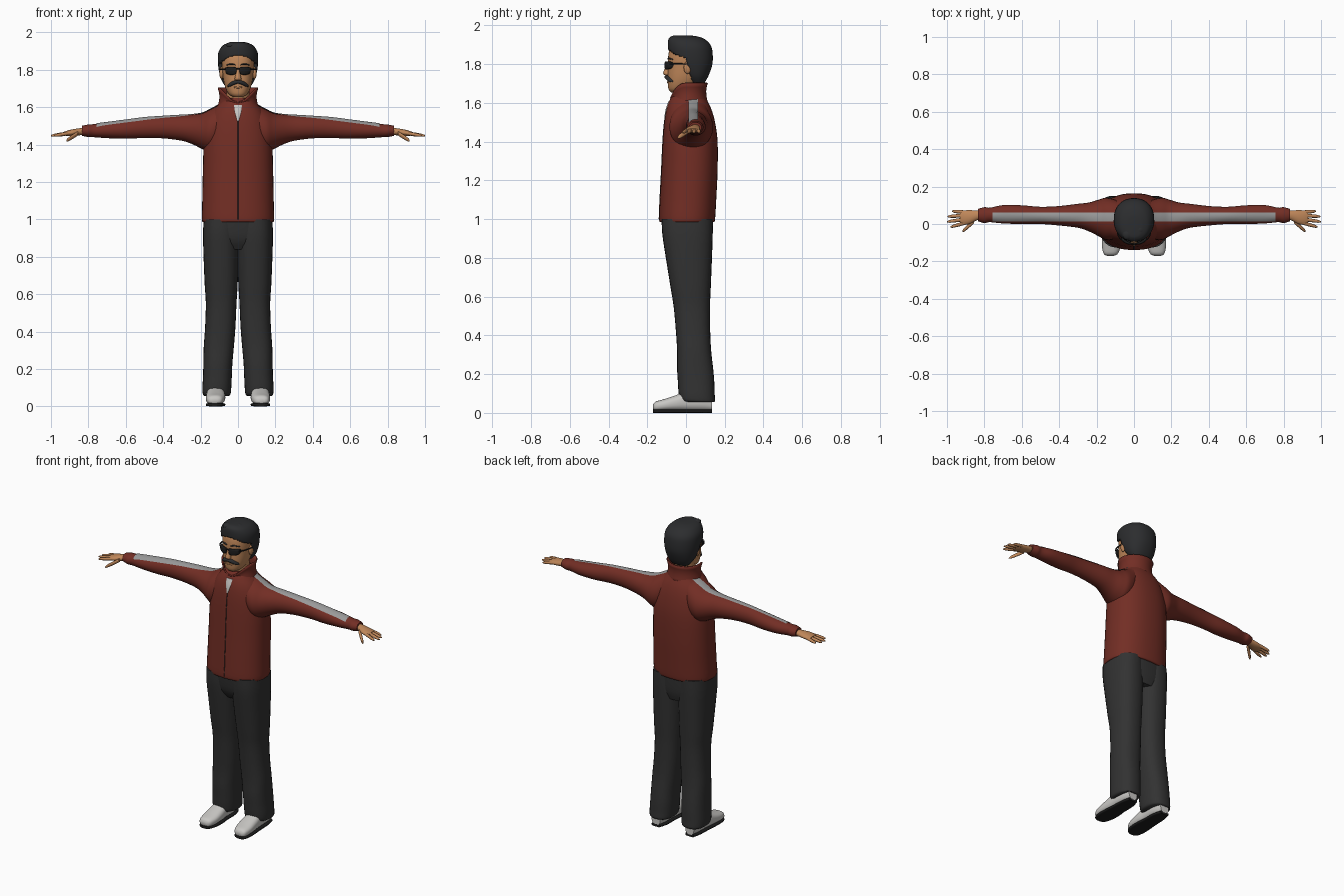
import bpy, bmesh
from math import sin, cos, pi, radians, sqrt

if "Cube" in bpy.data.objects:
    bpy.data.objects.remove(bpy.data.objects["Cube"])


def material(name, *rgb):
    m = bpy.data.materials.new(name)
    m.use_nodes = True
    m.diffuse_color = (*rgb, 1)
    bsdf = m.node_tree.nodes["Principled BSDF"]
    bsdf.inputs["Base Color"].default_value = (*rgb, 1)
    bsdf.inputs["Roughness"].default_value = 0.8
    return m


RED = material("jacket_red", .17, .027, .018)
DARK = material("trouser_charcoal", .032, .032, .032)
HAIR = material("hair_black", .025, .026, .028)
SKIN = material("skin", .52, .24, .10)
GREY = material("stripe_grey", .32, .32, .32)
WHITE = material("shoe_white", .58, .57, .55)
BLACK = material("black", .012, .012, .012)


def finish(name, bm, mat, mirror=False, thick=0):
    bmesh.ops.recalc_face_normals(bm, faces=bm.faces)
    me = bpy.data.meshes.new(name)
    bm.to_mesh(me)
    bm.free()
    me.materials.append(mat)
    ob = bpy.data.objects.new(name, me)
    bpy.context.collection.objects.link(ob)
    bpy.ops.object.select_all(action='DESELECT')
    bpy.context.view_layer.objects.active = ob
    ob.select_set(True)
    bpy.ops.object.shade_smooth_by_angle(angle=radians(50))
    if thick:
        s = ob.modifiers.new("thickness", 'SOLIDIFY')
        s.thickness, s.offset = thick, -1
    if mirror:
        m = ob.modifiers.new("mirror", 'MIRROR')
        m.use_mirror_merge = False
    return ob


def smooth_rings(rings, steps):
    """Catmull-Rom interpolation between cross-sections."""
    out = []
    for i in range(len(rings) - 1):
        p = [rings[min(max(j, 0), len(rings) - 1)] for j in range(i - 1, i + 3)]
        for s in range(steps):
            t = s / steps
            out.append([.5 * (2*b + (c - a)*t + (2*a - 5*b + 4*c - d)*t*t
                              + (3*b - a - 3*c + d)*t**3) for a, b, c, d in zip(*p)])
    return out + [list(rings[-1])]


PLACE = {'x': lambda t, a, b: (t, a, b), 'y': lambda t, a, b: (a, t, b),
         'z': lambda t, a, b: (a, b, t)}


def skin_grid(bm, rows, closed):
    for r, q in zip(rows, rows[1:]):
        n = len(r)
        for i in range(n if closed else n - 1):
            j = (i + 1) % n
            bm.faces.new((r[i], r[j], q[j], q[i]))


def loft(name, axis, rings, mat, mirror=False, power=2, steps=4, n=28, cut=None, thick=0):
    """Rings hold position on the axis, then min and max of the other two axes."""
    bm = bmesh.new()
    rows = []
    for t, a0, a1, b0, b1 in smooth_rings(rings, steps):
        row = []
        for k in range(n):
            c, s = cos(2*pi*k/n), sin(2*pi*k/n)
            c = (1 if c > 0 else -1) * abs(c) ** (2/power)
            s = (1 if s > 0 else -1) * abs(s) ** (2/power)
            row.append(bm.verts.new(PLACE[axis](t, (a0+a1)/2 + c*(a1-a0)/2,
                                                (b0+b1)/2 + s*(b1-b0)/2)))
        rows.append(row)
    skin_grid(bm, rows, True)
    bm.faces.new(rows[0])
    bm.faces.new(rows[-1])
    bmesh.ops.recalc_face_normals(bm, faces=bm.faces)
    if cut:
        gone = [f for f in bm.faces if cut(f.calc_center_median())]
        bmesh.ops.delete(bm, geom=gone, context='FACES')
    return finish(name, bm, mat, mirror, thick)


def sym(z, w, y0, y1):
    return (z, -w, w, y0, y1)


def ball(name, centre, size, mat, mirror=False):
    bm = bmesh.new()
    bmesh.ops.create_uvsphere(bm, u_segments=20, v_segments=12, radius=1)
    bmesh.ops.scale(bm, vec=size, verts=bm.verts)
    bmesh.ops.translate(bm, vec=centre, verts=bm.verts)
    return finish(name, bm, mat, mirror)


# Jacket body and sleeves
torso = [sym(.985, .186, -.132, .143), sym(1, .193, -.139, .15), sym(1.1, .191, -.135, .156),
         sym(1.25, .188, -.127, .163), sym(1.4, .183, -.12, .163), sym(1.5, .168, -.112, .15),
         sym(1.57, .14, -.1, .13), sym(1.62, .1, -.082, .105), sym(1.65, .08, -.06, .09)]
loft("jacket_body", 'z', torso, RED, power=2.3, n=40)
arm = [(.07, -.05, .11, 1.45, 1.645), (.1, -.08, .13, 1.38, 1.615), (.15, -.085, .14, 1.36, 1.587),
       (.19, -.065, .13, 1.375, 1.568), (.24, -.04, .115, 1.4, 1.56), (.3, -.02, .108, 1.42, 1.556),
       (.4, -.008, .096, 1.433, 1.55), (.5, 0, .092, 1.435, 1.543), (.6, 0, .1, 1.431, 1.53),
       (.7, .003, .101, 1.434, 1.517), (.77, .01, .087, 1.439, 1.509), (.8, .005, .09, 1.44, 1.507),
       (.835, .015, .08, 1.447, 1.5)]
loft("sleeve", 'x', arm, RED, True)

# Sleeve stripe laid on the top of each sleeve
bm = bmesh.new()
rows = []
for x, y0, y1, z0, z1 in smooth_rings(arm, 4):
    if x < .76:
        row = []
        for k in range(7):
            y = .037 + .024 * (k - 3) / 3
            u = (y - (y0+y1)/2) / ((y1-y0)/2)
            row.append(bm.verts.new((x, y, (z0+z1)/2 + (z1-z0)/2 * sqrt(1 - u*u) + .004)))
        rows.append(row)
skin_grid(bm, rows, False)
finish("sleeve_stripe", bm, GREY, True)

# Front zip and the light opening under the collar
zip_rings = [(z, -.002, .002, y0 - .002, y0 + .004) for z, _, _, y0, _ in torso[1:7]]
loft("zip", 'z', zip_rings, DARK, n=8)
loft("zip_opening", 'z', [(1.525, -.004, .004, -.112, -.104), (1.57, -.016, .016, -.104, -.095),
                          (1.61, -.022, .022, -.09, -.081)], WHITE, n=12)

# Standing collar, lower at the front
bm = bmesh.new()
rows = []
for h in range(6):
    row = []
    for k in range(40):
        a = 2*pi*k/40
        top = 1.705 - .075 * max(0, -sin(a))**3
        f = h / 5
        r = .103 - .022 * sin(pi*f*.7) + .016*f
        row.append(bm.verts.new((r*cos(a), .014 + r*.9*sin(a), 1.595 + (top - 1.595)*f)))
    rows.append(row)
skin_grid(bm, rows, True)
finish("collar", bm, RED, thick=.008)

# Trousers
loft("trouser_seat", 'z', [sym(.84, .12, -.08, .12), sym(.9, .178, -.112, .134),
                           sym(1.01, .182, -.128, .138)], DARK, power=2.4, n=40)
loft("trouser_leg", 'z', [(.055, .05, .18, .0, .145), (.065, .04, .188, -.03, .15),
     (.1, .036, .19, -.038, .148), (.16, .033, .187, -.042, .146), (.23, .03, .185, -.046, .14),
     (.32, .022, .183, -.046, .13), (.42, .014, .176, -.052, .125), (.55, .008, .172, -.064, .124),
     (.65, .002, .178, -.08, .128), (.8, -.004, .184, -.104, .134), (.92, -.004, .187, -.122, .138),
     (1.0, -.002, .183, -.126, .138)], DARK, True, power=2.4)

# Shoes with dark soles
shoe = [(-.17, .107, .145, .02, .04), (-.157, .085, .163, .01, .058), (-.11, .07, .172, .01, .072),
        (-.05, .068, .17, .01, .092), (0, .073, .166, .01, .11), (.08, .075, .162, .01, .11),
        (.135, .09, .15, .012, .08)]
loft("shoe", 'y', shoe, WHITE, True, power=2.5)
loft("shoe_sole", 'y', [(y, a, b, 0, .018) for y, a, b, _, _ in shoe], BLACK, True, power=4)

# Hands: palm, four fingers and a thumb
loft("palm", 'x', [(.81, .025, .07, 1.452, 1.492), (.84, .02, .072, 1.45, 1.488),
     (.88, .0, .074, 1.445, 1.482), (.91, -.004, .072, 1.445, 1.475),
     (.93, .004, .066, 1.45, 1.468)], SKIN, True)


def finger(name, x0, y0, z0, x1, y1, z1, r):
    rings = []
    for f, g in ((0, 1), (.5, 1), (.85, .8), (1, .3)):
        x, y, z, q = x0 + (x1-x0)*f, y0 + (y1-y0)*f, z0 + (z1-z0)*f, r*g
        rings.append((x, y - q, y + q, z - q, z + q))
    loft(name, 'x', rings, SKIN, True, n=12, steps=3)


for name, y0, x1, y1 in (("index", .006, .982, -.016), ("middle", .026, 1, .012),
                         ("ring", .046, .996, .04), ("little", .063, .972, .068)):
    finger(name + "_finger", .9, y0, 1.461, x1, y1, 1.447, .0095)
finger("thumb", .855, .015, 1.46, .918, -.04, 1.42, .012)

# Neck and head
loft("neck", 'z', [sym(1.56, .065, -.06, .075), sym(1.63, .062, -.058, .072),
                   sym(1.72, .06, -.045, .075)], SKIN)
loft("head", 'z', [sym(1.655, .028, -.078, -.01), sym(1.67, .05, -.09, .03),
     sym(1.7, .066, -.094, .06), sym(1.74, .077, -.095, .09), sym(1.79, .083, -.093, .105),
     sym(1.84, .087, -.092, .11), sym(1.88, .082, -.082, .105), sym(1.915, .05, -.05, .07)],
     SKIN, power=2.3, n=36)
loft("nose", 'z', [sym(1.742, .012, -.108, -.08), sym(1.75, .018, -.117, -.08),
     sym(1.765, .015, -.115, -.08), sym(1.805, .008, -.098, -.08)], SKIN, n=16)
ball("ear", (.088, .008, 1.782), (.012, .02, .032), SKIN, True)
ball("lower_lip", (0, -.091, 1.706), (.024, .007, .006), SKIN)

# Hair shell opened around the face
loft("hair", 'z', [sym(1.695, .055, .03, .09), sym(1.74, .086, -.02, .116),
     sym(1.8, .103, -.07, .136), sym(1.86, .108, -.09, .137), sym(1.9, .102, -.094, .126),
     sym(1.93, .08, -.09, .095), sym(1.944, .05, -.075, .055), sym(1.948, .02, -.06, .02)],
     HAIR, steps=8, n=56, power=2.2, thick=.025,
     cut=lambda c: c.z < 1.705 or (c.z < 1.877 - 4*c.x**2 and c.y < .005 + (1.8 - c.z)*.3))
for i, x in enumerate((-.035, 0, .03)):
    ball("hair_tuft_%d" % i, (x, -.055 + .012*i, 1.93), (.028, .03, .018), HAIR)

# Eyebrows, moustache and sunglasses
loft("eyebrow", 'x', [(.014, -.097, -.085, 1.823, 1.829), (.035, -.094, -.08, 1.826, 1.834),
                      (.062, -.076, -.06, 1.822, 1.828)], HAIR, True, n=10)
loft("moustache", 'x', [(-.001, -.112, -.085, 1.727, 1.741), (.02, -.109, -.08, 1.719, 1.742),
     (.042, -.097, -.07, 1.71, 1.731), (.056, -.082, -.062, 1.707, 1.717)], HAIR, True, n=14)
loft("lens", 'x', [(.008, -.11, -.1, 1.79, 1.808), (.014, -.111, -.1, 1.776, 1.813),
     (.038, -.107, -.09, 1.772, 1.814), (.06, -.094, -.07, 1.778, 1.813),
     (.067, -.085, -.065, 1.79, 1.81)], BLACK, True, power=3, n=16)
loft("glasses_bridge", 'x', [(-.012, -.112, -.104, 1.802, 1.809),
                             (.012, -.112, -.104, 1.802, 1.809)], BLACK, n=10)
loft("glasses_temple", 'y', [(-.085, .062, .072, 1.798, 1.808), (-.055, .083, .09, 1.798, 1.806),
                             (.02, .095, .101, 1.797, 1.804)], BLACK, True, n=10)
